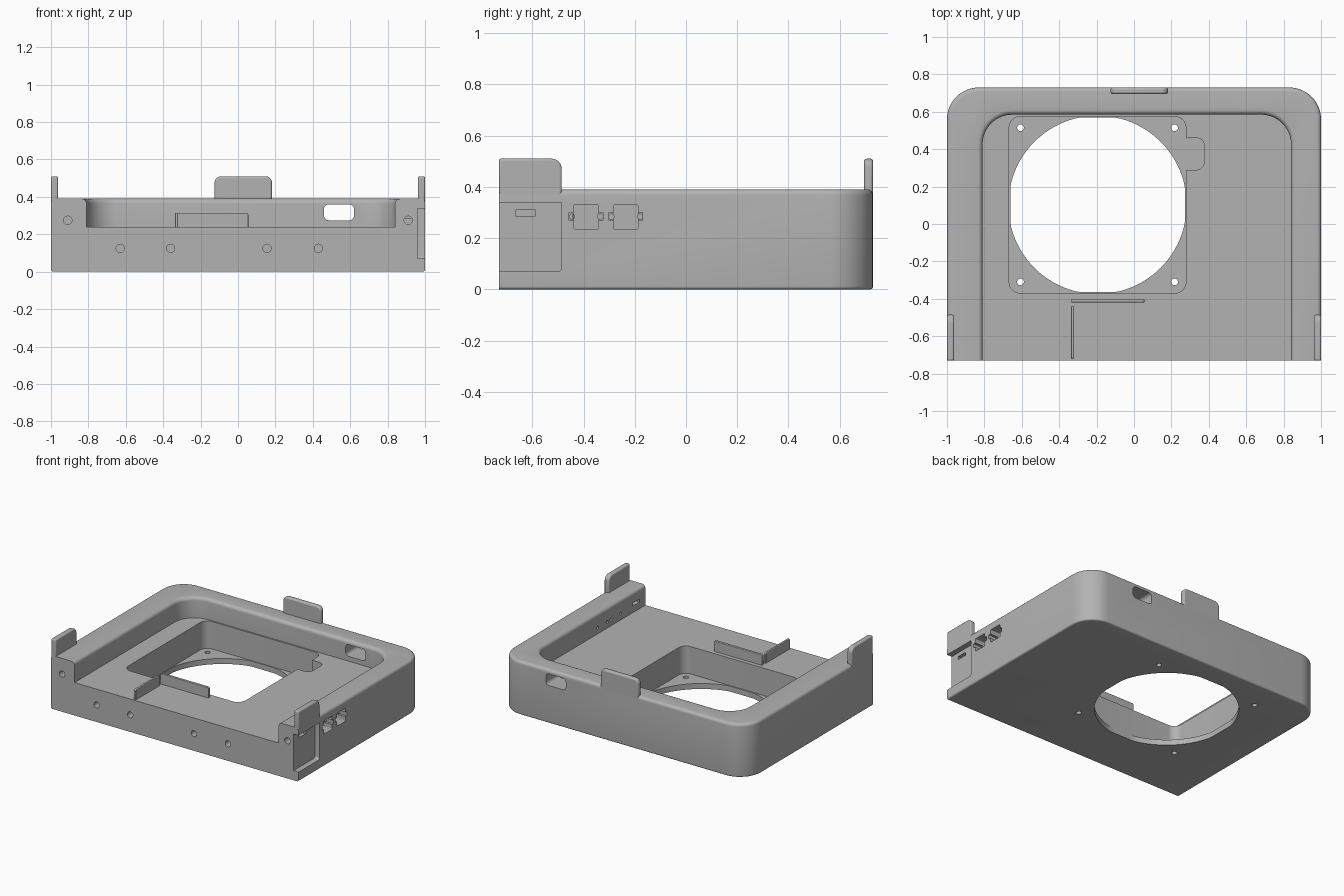
import bpy, bmesh
from math import sin, cos, pi, radians

cube = bpy.data.objects.get("Cube")
if cube:
    bpy.data.objects.remove(cube, do_unlink=True)

grey = bpy.data.materials.new("plain grey")
grey.use_nodes = True
colour = (0.45, 0.45, 0.45, 1)
grey.diffuse_color = colour
grey.node_tree.nodes["Principled BSDF"].inputs["Base Color"].default_value = colour


def rounded(u0, u1, v0, v1, *radii, steps=10):
    """Rectangle outline; radii run from low-low corner counter-clockwise."""
    radii = radii * 4 if len(radii) == 1 else radii
    corners = [(u0, v0, 1, 1), (u1, v0, -1, 1), (u1, v1, -1, -1), (u0, v1, 1, -1)]
    pts = []
    for k, ((u, v, su, sv), r) in enumerate(zip(corners, radii)):
        if r == 0:
            pts.append((u, v))
            continue
        for i in range(steps + 1):
            a = pi + (k + i / steps) * pi / 2
            pts.append((u + su * r + r * cos(a), v + sv * r + r * sin(a)))
    return pts


def circle(u, v, r, n=24):
    return [(u + r * cos(2 * pi * i / n), v + r * sin(2 * pi * i / n)) for i in range(n)]


def loft(name, layers, axis="z"):
    """Stack outlines along an axis: each layer is (position, outline)."""
    place = {"x": lambda u, v, w: (w, u, v),
             "y": lambda u, v, w: (u, w, v),
             "z": lambda u, v, w: (u, v, w)}[axis]
    bm = bmesh.new()
    rings = [[bm.verts.new(place(u, v, w)) for u, v in pts] for w, pts in layers]
    for low, high in zip(rings, rings[1:]):
        for i in range(len(low)):
            j = (i + 1) % len(low)
            bm.faces.new((low[i], low[j], high[j], high[i]))
    bm.faces.new(rings[0][::-1])
    bm.faces.new(rings[-1])
    bmesh.ops.recalc_face_normals(bm, faces=bm.faces)
    mesh = bpy.data.meshes.new(name)
    bm.to_mesh(mesh)
    bm.free()
    mesh.materials.append(grey)
    obj = bpy.data.objects.new(name, mesh)
    bpy.context.collection.objects.link(obj)
    return obj


def prism(name, pts, lo, hi, axis="z"):
    return loft(name, [(lo, pts), (hi, pts)], axis)


def activate(obj):
    bpy.ops.object.select_all(action="DESELECT")
    obj.select_set(True)
    bpy.context.view_layer.objects.active = obj


def cut(target, cutter):
    cutter.hide_render = True
    mod = target.modifiers.new("cut", "BOOLEAN")
    mod.operation, mod.solver, mod.object = "DIFFERENCE", "EXACT", cutter
    activate(target)
    bpy.ops.object.modifier_apply(modifier=mod.name)
    bpy.data.objects.remove(cutter, do_unlink=True)


def smooth(obj):
    activate(obj)
    bpy.ops.object.shade_smooth_by_angle(angle=radians(35))


def soften(obj, width):
    mod = obj.modifiers.new("soft edges", "BEVEL")
    mod.width, mod.segments, mod.limit_method = width, 3, "ANGLE"
    mod.angle_limit = radians(40)
    smooth(obj)


FRONT, BACK, TOP, FLOOR = -0.73, 0.73, 0.39, 0.24
quarter = [i / 5 * pi / 2 for i in range(6)]


# Body: square at the front, rounded at the back, softened top and bottom rims
def body_outline(inset):
    r = 0.17 - inset
    return rounded(inset - 1, 1 - inset, FRONT, BACK - inset, 0, 0, r, r)


bottom_r, top_r = 0.012, 0.022
layers = [(bottom_r * (1 - cos(a)), body_outline(bottom_r * (1 - sin(a)))) for a in quarter]
layers += [(TOP - top_r * (1 - sin(a)), body_outline(top_r * (1 - cos(a)))) for a in quarter]
body = loft("body", layers)


# Main recess, flaring out where it meets the top rim
def recess_outline(grow):
    r = 0.16 + grow
    return rounded(-0.81 - grow, 0.84 + grow, FRONT - 0.1, 0.585 + grow, 0, 0, r, r)


flare = 0.025
layers = [(FLOOR, recess_outline(0))]
layers += [(TOP - flare * (1 - sin(a)), recess_outline(flare * (1 - cos(a)))) for a in quarter]
layers.append((TOP + 0.1, recess_outline(flare)))
cut(body, loft("recess_cutter", layers))

# Fan pocket with a cable notch, clipped round opening and four screw holes
fan_x, fan_y, half = -0.195, 0.1025, 0.4725
cut(body, prism("pocket_cutter", rounded(fan_x - half, fan_x + half, fan_y - half,
                                         fan_y + half, 0.06), 0.04, 0.3))
cut(body, prism("notch_cutter", rounded(0.2, 0.375, 0.29, 0.46, 0, 0.04, 0.04, 0), 0.04, 0.3))
lim = half - 0.006
hole = [(fan_x + max(-lim, min(lim, u)), fan_y + max(-lim, min(lim, v)))
        for u, v in circle(0, 0, 0.477, 96)]
cut(body, prism("opening_cutter", hole, -0.1, 0.1))
for sx in (-1, 1):
    for sy in (-1, 1):
        cut(body, prism("screw_cutter", circle(fan_x + sx * 0.412, fan_y + sy * 0.412, 0.018),
                        -0.1, 0.1))

# Window through the back wall
cut(body, prism("window_cutter", rounded(0.46, 0.62, 0.275, 0.36, 0.025), 0.5, 0.8, "y"))

# Screw holes in the front face
for x, z in ((-0.91, 0.275), (-0.63, 0.125), (-0.36, 0.125),
             (0.155, 0.125), (0.43, 0.125), (0.91, 0.275)):
    cut(body, prism("front_hole_cutter", circle(x, z, 0.022), FRONT - 0.1, FRONT + 0.08, "y"))

# Side bay with a slot through to the recess
cut(body, prism("bay_cutter", rounded(FRONT - 0.1, -0.485, 0.07, 0.338, 0, 0.015, 0, 0),
                0.96, 1.1, "x"))
cut(body, prism("slot_cutter", rounded(-0.665, -0.588, 0.287, 0.31, 0), 0.8, 1.1, "x"))

# Two side ports, each with a pair of ears and small through holes
for y in (-0.39, -0.235):
    cut(body, prism("port_cutter", rounded(y - 0.048, y + 0.048, 0.235, 0.33, 0.006),
                    0.9, 1.1, "x"))
    cut(body, prism("ear_cutter", rounded(y - 0.066, y + 0.066, 0.268, 0.3, 0), 0.94, 1.1, "x"))
    for side in (-1, 1):
        cut(body, prism("pin_cutter", circle(y + side * 0.056, 0.284, 0.01, 12), 0.8, 1.1, "x"))
smooth(body)

# Upright tabs at the front corners and the back
for name, lo, hi in (("right_tab", -1, -0.962), ("left_tab", 0.962, 1)):
    tab = prism(name, rounded(FRONT, -0.485, 0.34, 0.51, 0, 0, 0.04, 0), lo, hi, "x")
    soften(tab, 0.008)
back_tab = prism("back_tab", rounded(-0.125, 0.182, 0.33, 0.51, 0, 0, 0.035, 0.035),
                 0.695, BACK, "y")
soften(back_tab, 0.01)

# Low cable guides on the recess floor
cross_guide = prism("cross_guide", rounded(-0.335, 0.055, FLOOR - 0.01, 0.315, 0, 0, 0.01, 0.01),
                    -0.42, -0.4, "y")
long_guide = prism("long_guide", rounded(-0.72, -0.44, FLOOR - 0.01, 0.315, 0, 0, 0.01, 0.01),
                   -0.337, -0.321, "x")
for guide in (cross_guide, long_guide):
    soften(guide, 0.004)
